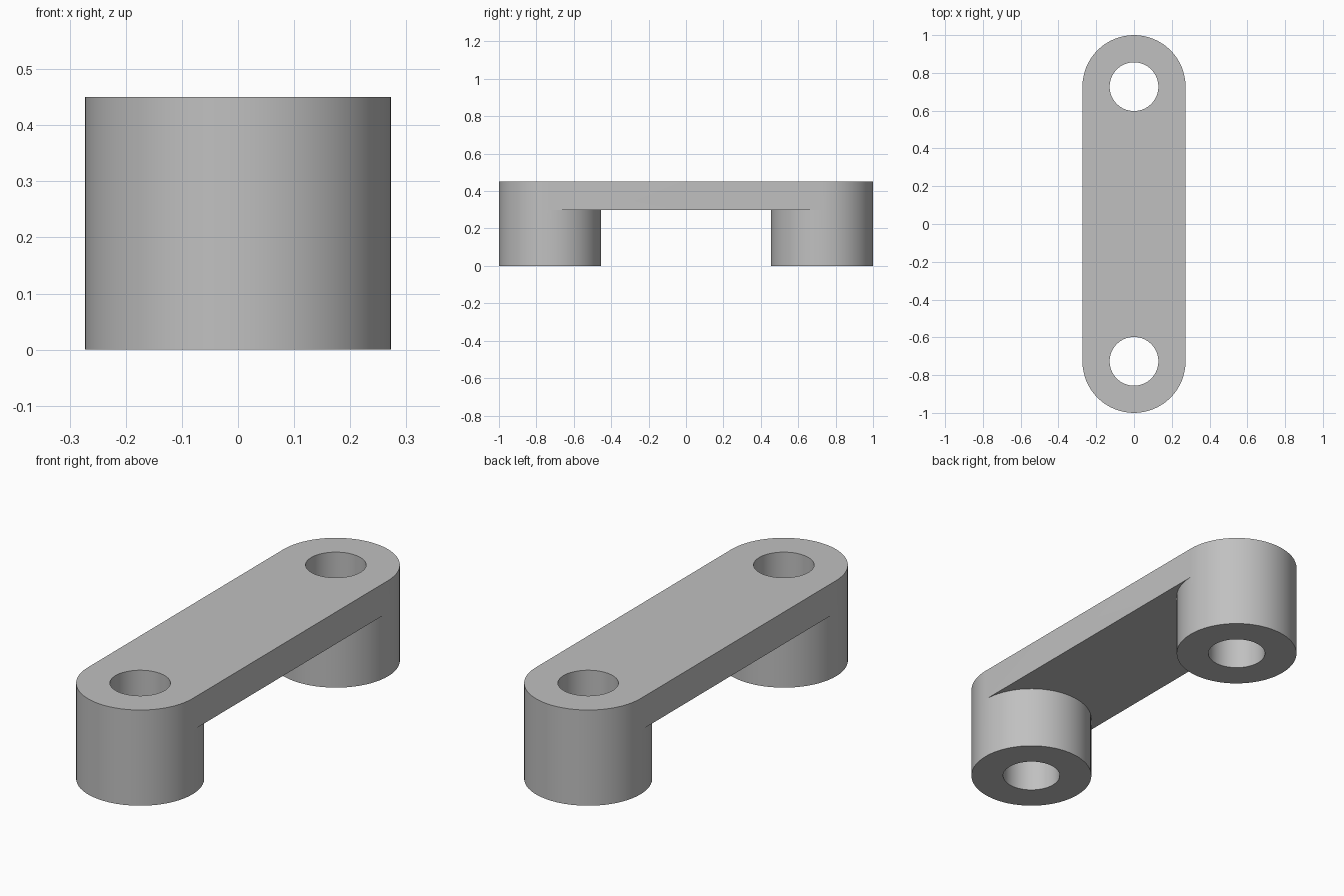
import bpy
import bmesh
from math import cos, sin, pi, radians

cube = bpy.data.objects.get("Cube")
if cube:
    bpy.data.objects.remove(cube, do_unlink=True)

HALF = 32                 # segments per half circle
N = 2 * HALF
OUTER, HOLE = 0.273, 0.129
CENTRE = 0.727            # hole distance from the middle
UNDER, TOP = 0.3, 0.45    # underside and top of the bar

grey = bpy.data.materials.new("plain grey")
grey.use_nodes = True
colour = (0.53, 0.53, 0.53, 1)
grey.diffuse_color = colour
grey.node_tree.nodes["Principled BSDF"].inputs["Base Color"].default_value = colour

bm = bmesh.new()


def ring(side, radius, z, count=N):
    """Arc around one hole; the first half faces the end of the bar."""
    return [bm.verts.new((radius * cos(i * pi / HALF),
                          side * (CENTRE + radius * sin(i * pi / HALF)), z))
            for i in range(count)]


def bridge(a, b, steps):
    for i in range(steps):
        j = (i + 1) % len(a)
        bm.faces.new((a[i], a[j], b[j % len(b)], b[i]))


def inner_half(loop):
    return loop[HALF:] + loop[:1]


ends = []
for side in (-1, 1):
    # Round boss with a through hole
    foot = ring(side, OUTER, 0)
    neck = ring(side, OUTER, UNDER)
    rim = ring(side, OUTER, TOP, HALF + 1)
    hole_low = ring(side, HOLE, 0)
    hole_top = ring(side, HOLE, TOP)
    bridge(foot, neck, N)
    bridge(foot, hole_low, N)
    bridge(hole_low, hole_top, N)
    # Rounded end of the bar
    bridge(neck, rim, HALF)
    bridge(rim, hole_top, HALF)
    ends.append((neck, rim, hole_top))

# Straight middle of the bar: two sides, underside and top
(neck_f, rim_f, hole_f), (neck_b, rim_b, hole_b) = ends
for i in (0, HALF):
    bm.faces.new((neck_f[i], neck_b[i], rim_b[i], rim_f[i]))
bm.faces.new(inner_half(neck_f) + inner_half(neck_b)[::-1])
bm.faces.new([rim_f[HALF]] + inner_half(hole_f) + [rim_f[0], rim_b[0]]
             + inner_half(hole_b)[::-1] + [rim_b[HALF]])

bmesh.ops.recalc_face_normals(bm, faces=bm.faces)
mesh = bpy.data.meshes.new("link_arm")
bm.to_mesh(mesh)
bm.free()
mesh.materials.append(grey)

arm = bpy.data.objects.new("link_arm", mesh)
bpy.context.collection.objects.link(arm)
bpy.ops.object.select_all(action="DESELECT")
arm.select_set(True)
bpy.context.view_layer.objects.active = arm
bpy.ops.object.shade_smooth_by_angle(angle=radians(30))
